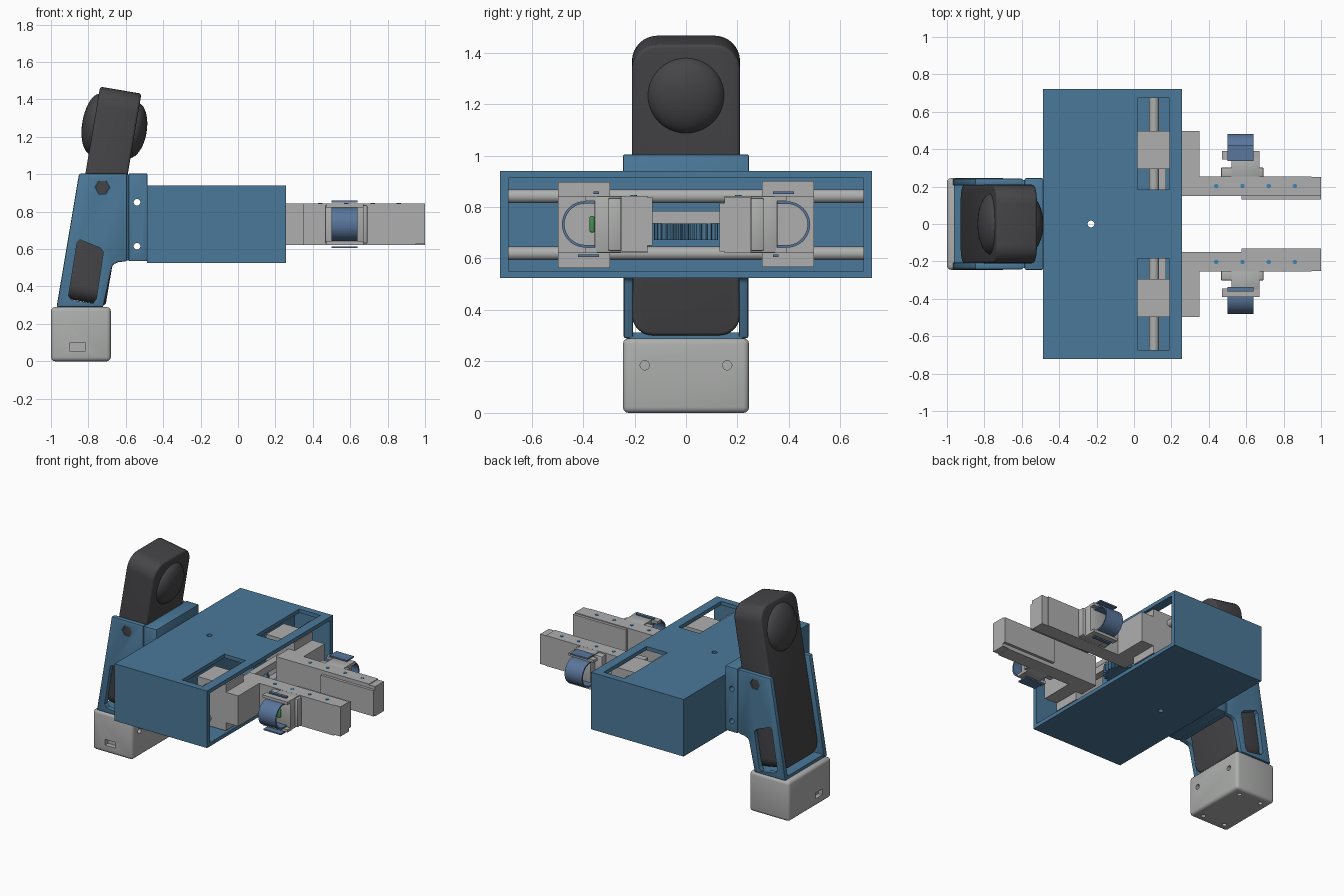
import bpy, bmesh, math
from mathutils import Matrix

if "Cube" in bpy.data.objects:
    bpy.data.objects.remove(bpy.data.objects["Cube"])

def mat(name, c):
    m = bpy.data.materials.new(name)
    m.diffuse_color = (*c, 1)
    m.use_nodes = True
    m.node_tree.nodes["Principled BSDF"].inputs["Base Color"].default_value = m.diffuse_color
    return m

BLUE = mat("blue", (0.07, 0.19, 0.32))
STRAP = mat("strap_blue", (0.10, 0.18, 0.33))
DARK = mat("dark", (0.06, 0.06, 0.065))
LIGHT = mat("light_grey", (0.42, 0.43, 0.42))
GREEN = mat("green", (0.06, 0.28, 0.08))
SCREW = mat("screw_blue", (0.05, 0.25, 0.45))

def finish(name, bm, m):
    bmesh.ops.recalc_face_normals(bm, faces=bm.faces)
    me = bpy.data.meshes.new(name)
    bm.to_mesh(me)
    bm.free()
    ob = bpy.data.objects.new(name, me)
    bpy.context.collection.objects.link(ob)
    if m:
        me.materials.append(m)
    return ob

def box(name, x, y, z, m=None):
    bm = bmesh.new()
    bmesh.ops.create_cube(bm, size=1)
    for v in bm.verts:
        v.co = [(r[0] + r[1]) / 2 + c * (r[1] - r[0]) for r, c in zip((x, y, z), v.co)]
    return finish(name, bm, m)

def prism(name, pts, axis, a, b, m=None):
    """Extrude a 2D outline along an axis from a to b."""
    put = {'x': lambda u, v, t: (t, u, v), 'y': lambda u, v, t: (u, t, v),
           'z': lambda u, v, t: (u, v, t)}[axis]
    bm = bmesh.new()
    lo, hi = ([bm.verts.new(put(u, v, t)) for u, v in pts] for t in (a, b))
    bm.faces.new(lo)
    bm.faces.new(hi)
    for i in range(len(pts)):
        j = (i + 1) % len(pts)
        bm.faces.new((lo[i], lo[j], hi[j], hi[i]))
    return finish(name, bm, m)

def arc(cx, cy, r, a0, a1, n=8):
    return [(cx + r * math.cos(math.radians(a0 + (a1 - a0) * i / n)),
             cy + r * math.sin(math.radians(a0 + (a1 - a0) * i / n))) for i in range(n + 1)]

def cyl(name, axis, c, r, a, b, m=None, n=32):
    return prism(name, arc(c[0], c[1], r, 0, 360, n)[:-1], axis, a, b, m)

def apply(ob, mod):
    bpy.context.view_layer.objects.active = ob
    bpy.ops.object.modifier_apply(modifier=mod.name)

def bevel(ob, w, seg=3):
    mod = ob.modifiers.new("bevel", 'BEVEL')
    mod.width, mod.segments = w, seg
    mod.limit_method = 'ANGLE'
    apply(ob, mod)
    return ob

def cut(ob, *cutters):
    for c in cutters:
        mod = ob.modifiers.new("cut", 'BOOLEAN')
        mod.operation, mod.object, mod.solver = 'DIFFERENCE', c, 'EXACT'
        apply(ob, mod)
        bpy.data.objects.remove(c)
    return ob

# Base block with port slots and screw holes
base = bevel(box("base", (-1, -0.68), (-0.245, 0.245), (0, 0.29), LIGHT), 0.022)
cut(base, box("c", (-0.9, -0.815), (-0.3, -0.21), (0.055, 0.097)),
    box("c", (-1.1, -0.97), (-0.14, -0.06), (0.055, 0.097)))
for y in (-0.16, 0.16):
    cut(base, cyl("c", 'x', (y, 0.185), 0.018, -0.71, -0.6))
    for x in (-0.93, -0.75):
        cut(base, cyl("c", 'z', (x, y * 1.15), 0.015, -0.1, 0.05))

# Blue arm: two side plates with a window, floor and front wall
side = [(-0.97, 0.29), (-0.72, 0.29), (-0.675, 0.5), (-0.667, 0.518), (-0.64, 0.53),
        (-0.594, 0.535), (-0.594, 1.003), (-0.85, 1.003)]
window = [(-0.86, 0.635), (-0.845, 0.65), (-0.735, 0.605), (-0.72, 0.585), (-0.757, 0.335),
          (-0.775, 0.31), (-0.89, 0.328), (-0.906, 0.35)]
for s, tag in ((-1, "front"), (1, "rear")):
    plate = bevel(prism("arm_plate_" + tag, side, 'y', s * 0.205, s * 0.242, BLUE), 0.008, 2)
    cut(plate, prism("c", window, 'y', s * 0.15, s * 0.3),
        cyl("c", 'y', (-0.725, 0.93), 0.04, s * 0.225, s * 0.3, n=6))
    cyl("hex_nut_" + tag, 'y', (-0.725, 0.93), 0.038, s * 0.212, s * 0.235, DARK, 6)
box("arm_floor", (-0.962, -0.722), (-0.22, 0.22), (0.285, 0.312), BLUE)
box("arm_front_wall", (-0.618, -0.575), (-0.235, 0.235), (0.54, 0.998), BLUE)

# Mounting block between arm and gripper
mount = bevel(box("mount_block", (-0.585, -0.485), (-0.245, 0.245), (0.535, 1.005), BLUE), 0.008, 2)
for z in (0.615, 0.85):
    cut(mount, cyl("c", 'y', (-0.54, z), 0.018, -0.4, 0.4))

# Dark tilted link with domed joint caps
tilt = Matrix.Translation((-0.703, 0, 1.0)) @ Matrix.Rotation(math.radians(9.6), 4, 'Y')
outline = (arc(0.11, 0.356, 0.1, 0, 90) + arc(-0.11, 0.356, 0.1, 90, 180)
           + arc(-0.13, -0.612, 0.08, 180, 270) + arc(0.13, -0.612, 0.08, 270, 360))
link = bevel(prism("dark_link", outline, 'x', -0.112, 0.112, DARK), 0.014)
link.matrix_world = tilt
for s, r, tag in ((-1, 0.165, "back"), (1, 0.15, "front")):
    bm = bmesh.new()
    bmesh.ops.create_uvsphere(bm, u_segments=40, v_segments=20, radius=1)
    bmesh.ops.transform(bm, verts=bm.verts, matrix=Matrix.Translation((s * 0.1, 0, 0.255))
                        @ Matrix.Diagonal((0.074, r, r, 1)) @ Matrix.Rotation(math.pi / 2, 4, 'Y'))
    finish("joint_cap_" + tag, bm, DARK).matrix_world = tilt

# Gripper housing: open at +x, with top windows and a through hole
house = box("gripper_housing", (-0.487, 0.257), (-0.723, 0.723), (0.525, 0.94), BLUE)
cut(house, box("c", (-0.03, 0.4), (-0.69, 0.69), (0.552, 0.913)),
    box("c", (0.02, 0.19), (0.185, 0.675), (0.8, 1.1)),
    box("c", (0.02, 0.19), (-0.675, -0.185), (0.8, 1.1)),
    cyl("c", 'z', (-0.23, 0), 0.018, 0.4, 1.1))

# Guide rods, rack and pinion
for z, tag in ((0.62, "lower"), (0.842, "upper")):
    cyl("guide_rod_" + tag, 'y', (0.107, z), 0.026, -0.7, 0.7, LIGHT)
box("rack", (0.12, 0.17), (-0.3, 0.3), (0.735, 0.785), LIGHT)
teeth = 28
gear = []
for i in range(teeth * 4):
    r = 0.125 if i % 4 < 2 else 0.108
    a = 2 * math.pi * i / (teeth * 4)
    gear.append((0.1 + r * math.cos(a), r * math.sin(a)))
prism("pinion", gear, 'z', 0.672, 0.735, BLUE)

# Fingers: one built per side, the second turned half round the x axis
for s, tag in ((1, "left"), (-1, "right")):
    flip = Matrix.Identity(4) if s > 0 else (
        Matrix.Translation((0, 0, 1.465)) @ Matrix.Rotation(math.pi, 4, 'X'))
    parts = [
        box("slider_" + tag, (0.02, 0.25), (0.295, 0.497), (0.567, 0.902), LIGHT),
        box("slider_arm_" + tag, (0.2, 0.35), (0.15, 0.497), (0.622, 0.843), LIGHT),
        box("finger_" + tag, (0.3, 0.95), (0.15, 0.255), (0.622, 0.843), LIGHT),
        box("finger_tip_" + tag, (0.945, 1.0), (0.15, 0.25), (0.622, 0.838), LIGHT),
        box("grip_pad_" + tag, (0.575, 1.0), (0.13, 0.152), (0.628, 0.815), LIGHT),
        bevel(box("sensor_flange_" + tag, (0.465, 0.692), (0.25, 0.302), (0.63, 0.835), LIGHT), 0.006, 2),
        bevel(box("sensor_body_" + tag, (0.52, 0.672), (0.25, 0.355), (0.622, 0.843), LIGHT), 0.006, 2),
        box("sensor_lip_" + tag, (0.47, 0.672), (0.345, 0.39), (0.622, 0.642), LIGHT),
        box("sensor_lip_top_" + tag, (0.47, 0.672), (0.345, 0.39), (0.823, 0.843), LIGHT),
        prism("strap_" + tag, [(0.34, 0.642)] + arc(0.392, 0.732, 0.09, -90, 90, 24) + [(0.34, 0.822),
              (0.34, 0.812)] + arc(0.392, 0.732, 0.08, 90, -90, 24) + [(0.34, 0.652)],
              'x', 0.5, 0.64, STRAP),
        box("strap_clip_" + tag, (0.5, 0.64), (0.338, 0.42), (0.85, 0.86), STRAP),
        box("strap_clip_low_" + tag, (0.5, 0.64), (0.338, 0.36), (0.605, 0.615), STRAP)]
    if s < 0:
        parts.append(bevel(box("sensor_chip", (0.55, 0.6), (0.355, 0.375), (0.7, 0.765), GREEN), 0.008))
    for p in parts:
        p.data.transform(flip)
    for x in (0.44, 0.58, 0.72, 0.86):
        cyl("finger_screw_" + tag, 'z', (x, s * 0.203), 0.012, 0.8, 0.846, SCREW, 16)

# Smooth the curved surfaces only
for ob in bpy.context.collection.objects:
    ob.select_set(ob.type == 'MESH')
bpy.context.view_layer.objects.active = base
bpy.ops.object.shade_smooth_by_angle(angle=math.radians(35))
